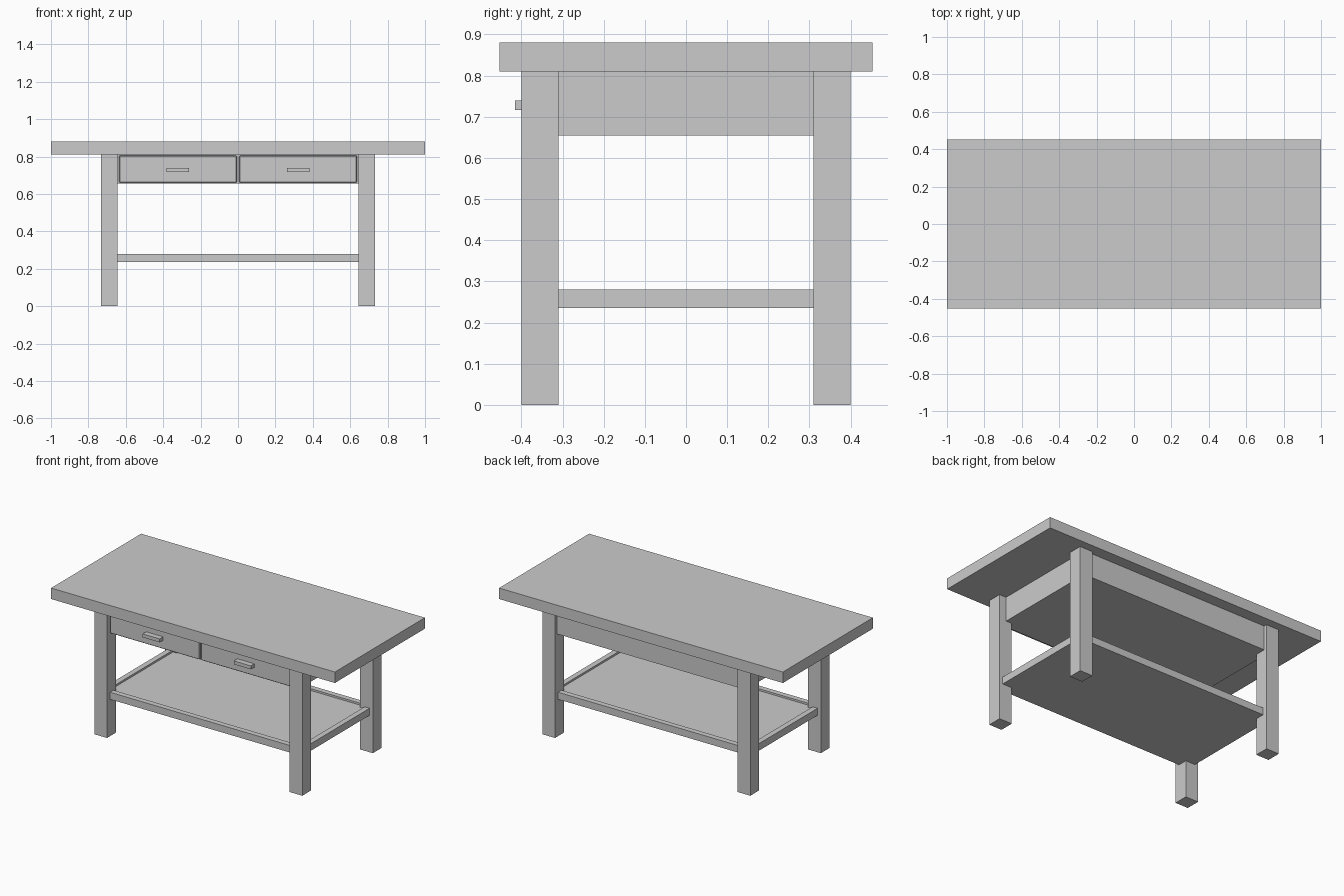
import bpy

if "Cube" in bpy.data.objects:
    bpy.data.objects.remove(bpy.data.objects["Cube"])


def box(name, x0, x1, y0, y1, z0, z1, bevel=0):
    bpy.ops.mesh.primitive_cube_add(size=1, location=((x0 + x1) / 2, (y0 + y1) / 2, (z0 + z1) / 2))
    ob = bpy.context.object
    ob.name = name
    ob.scale = (x1 - x0, y1 - y0, z1 - z0)
    bpy.ops.object.transform_apply(location=False, rotation=False, scale=True)
    if bevel:
        mod = ob.modifiers.new("edge_chamfer", 'BEVEL')
        mod.width = bevel
        mod.segments = 1
    return ob


def mirrored(name, axis, sign, a0, a1, b0, b1, z0, z1):
    # a-range lies along the mirrored axis, b-range along the other one
    lo, hi = sorted((sign * a0, sign * a1))
    if axis == 'x':
        return box(name, lo, hi, b0, b1, z0, z1)
    return box(name, b0, b1, lo, hi, z0, z1)


# Table top
box("table_top", -1, 1, -0.453, 0.453, 0.81, 0.88)

# Four square legs
LX0, LX1, LY0, LY1 = 0.643, 0.733, 0.31, 0.40
for sx, side in ((-1, "left"), (1, "right")):
    for sy, end in ((-1, "front"), (1, "back")):
        x0, x1 = sorted((sx * LX0, sx * LX1))
        mirrored(f"{end}_{side}_leg", 'y', sy, LY0, LY1, x0, x1, 0, 0.81)

# Drawer case between the legs, with side aprons
box("drawer_case", -LX0, LX0, -0.362, 0.38, 0.655, 0.81)
for s, side in ((-1, "left"), (1, "right")):
    mirrored(f"{side}_apron", 'x', s, LX0, 0.685, -LY0, LY0, 0.655, 0.81)

# Two drawer fronts with bar handles
for s, side in ((-1, "left"), (1, "right")):
    cx = s * 0.321
    box(f"{side}_drawer_front", cx - 0.315, cx + 0.315, -0.38, -0.36, 0.661, 0.805, 0.004)
    box(f"{side}_drawer_handle", cx - 0.06, cx + 0.06, -0.415, -0.378, 0.717, 0.739)

# Lower shelf: rails around a slightly sunken panel
for s, end, side in ((-1, "front", "left"), (1, "back", "right")):
    mirrored(f"{end}_shelf_rail", 'y', s, 0.335, 0.37, -LX0, LX0, 0.235, 0.28)
    mirrored(f"{side}_shelf_rail", 'x', s, 0.675, 0.71, -LY0, LY0, 0.235, 0.28)
    mirrored(f"{side}_shelf_panel_end", 'x', s, LX0, 0.675, -LY0, LY0, 0.235, 0.268)
box("shelf_panel", -LX0, LX0, -0.335, 0.335, 0.235, 0.268)
